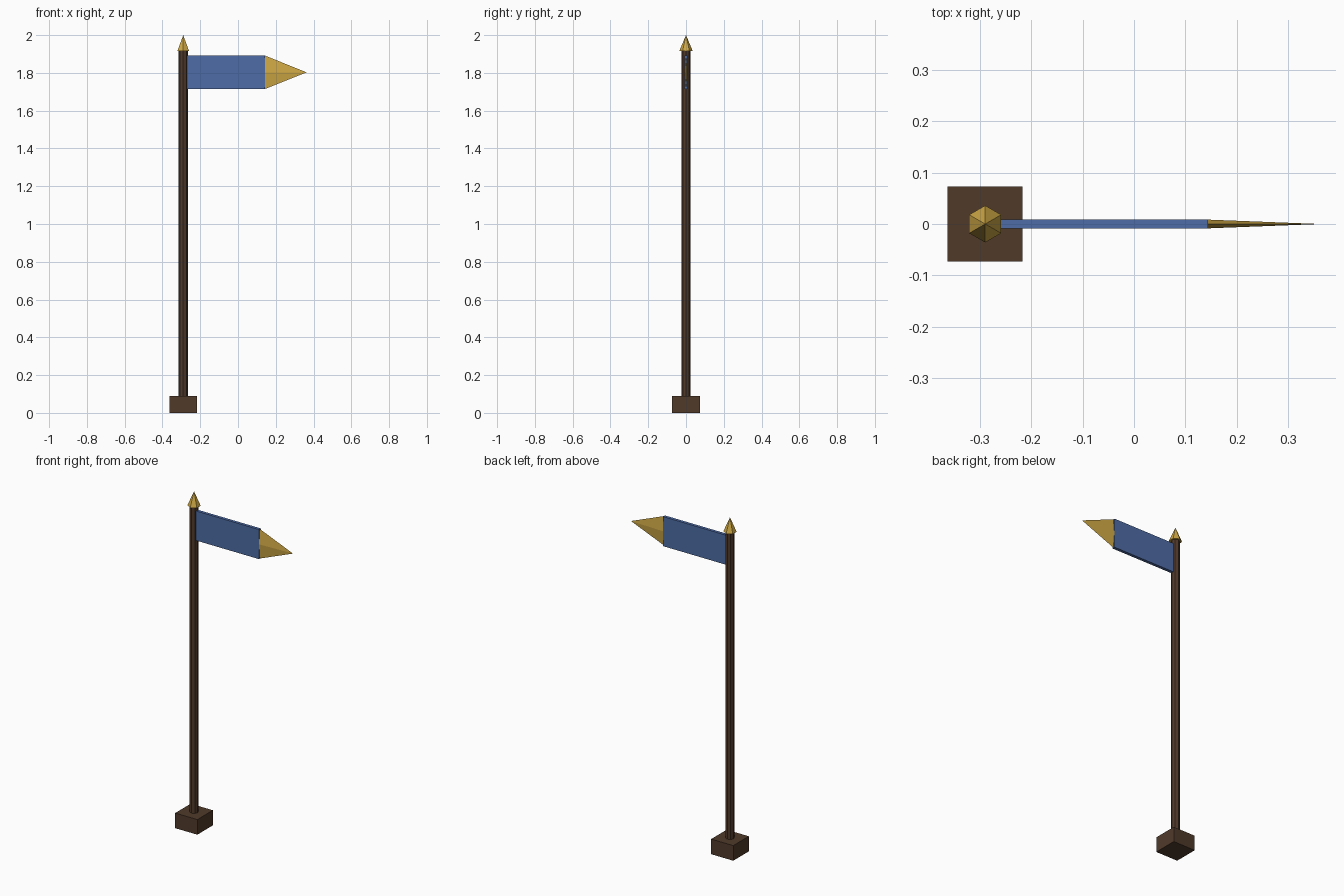
import bpy
from math import pi

if "Cube" in bpy.data.objects:
    bpy.data.objects.remove(bpy.data.objects["Cube"])

def material(name, rgb):
    m = bpy.data.materials.new(name)
    m.diffuse_color = (*rgb, 1)
    m.use_nodes = True
    m.node_tree.nodes["Principled BSDF"].inputs["Base Color"].default_value = m.diffuse_color
    return m

wood = material("dark_wood", (0.08, 0.042, 0.023))
cloth = material("blue_cloth", (0.075, 0.15, 0.38))
gold = material("gold", (0.62, 0.39, 0.06))

def finish(name, mat):
    ob = bpy.context.object
    ob.name = name
    ob.data.materials.append(mat)
    return ob

def box(name, mat, lo, hi):
    bpy.ops.mesh.primitive_cube_add(size=1, location=[(a + b) / 2 for a, b in zip(lo, hi)])
    ob = finish(name, mat)
    ob.scale = [b - a for a, b in zip(lo, hi)]
    return ob

PX = -0.29          # pole axis
FLAG_END = 0.144    # where the cloth meets the gold tip
MID_Z = 1.803

# Square foot block
box("base", wood, (PX - 0.073, -0.073, 0), (PX + 0.073, 0.073, 0.09))

# Eight-sided pole
bpy.ops.mesh.primitive_cylinder_add(vertices=8, radius=0.024, depth=1.835,
                                    location=(PX, 0, 0.08 + 1.835 / 2))
finish("pole", wood)

# Six-sided pointed finial
bpy.ops.mesh.primitive_cone_add(vertices=6, radius1=0.036, depth=0.085,
                                location=(PX, 0, 1.9575))
finish("finial", gold)

# Flat banner panel
box("banner", cloth, (PX + 0.018, -0.009, MID_Z - 0.088), (FLAG_END, 0.009, MID_Z + 0.088))

# Flattened four-sided tip pointing along +x
length = 0.363 - FLAG_END
bpy.ops.mesh.primitive_cone_add(vertices=4, radius1=0.088, depth=length,
                                location=(FLAG_END + length / 2, 0, MID_Z),
                                rotation=(0, pi / 2, 0))
tip = finish("banner_tip", gold)
tip.scale = (1, 0.0085 / 0.088, 1)
